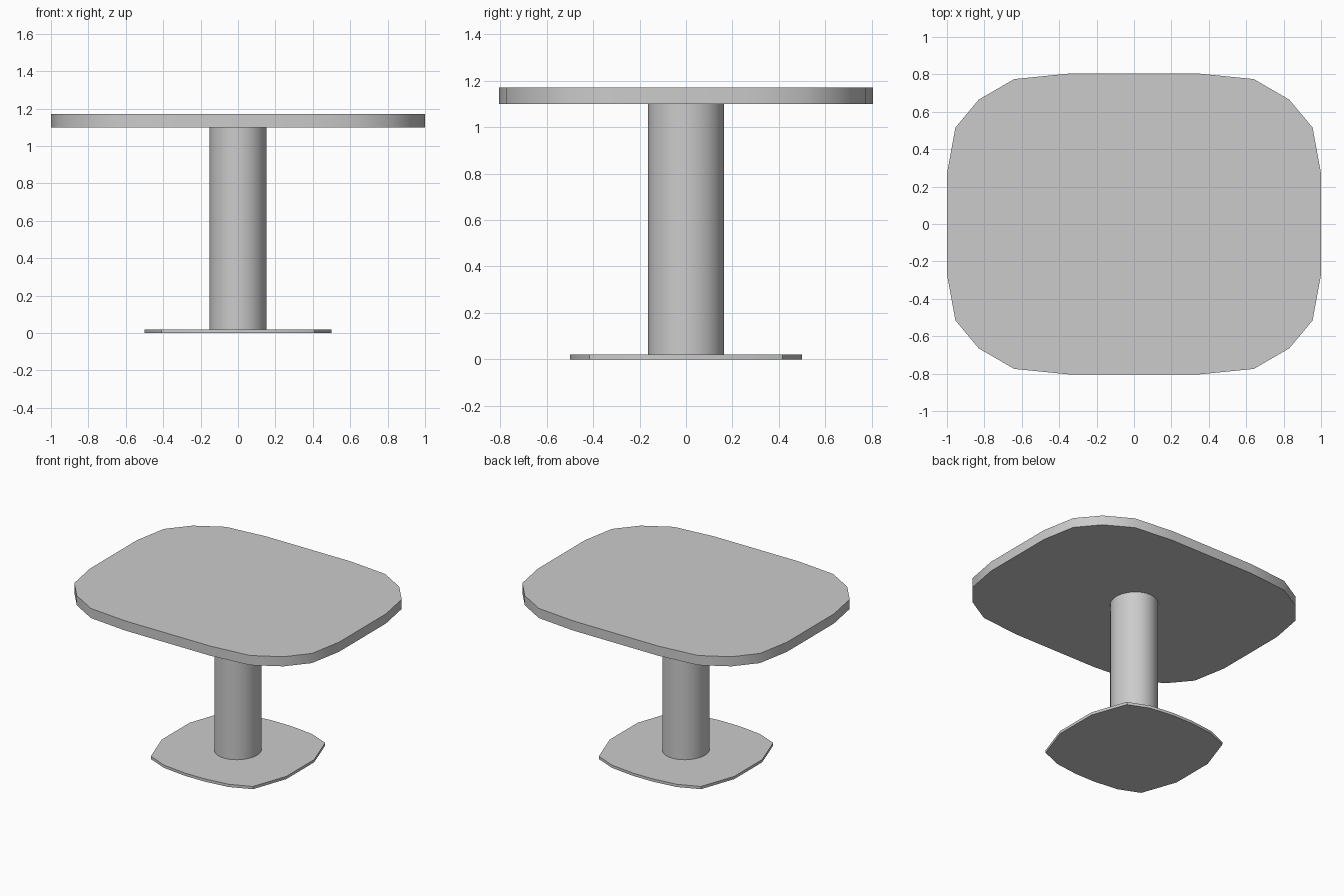
import bpy, bmesh, math

if "Cube" in bpy.data.objects:
    bpy.data.objects.remove(bpy.data.objects["Cube"])


def mirrored_outline(quadrant):
    """Closed outline from the points of its +x +y quarter (ordered x axis to y axis)."""
    q = list(quadrant)
    return (q + [(-x, y) for x, y in reversed(q)]
            + [(-x, -y) for x, y in q] + [(x, -y) for x, y in reversed(q)])


def slab(name, outline, z0, z1, smooth_angle):
    bm = bmesh.new()
    face = bm.faces.new([bm.verts.new((x, y, z0)) for x, y in outline])
    out = bmesh.ops.extrude_face_region(bm, geom=[face])
    for v in out["geom"]:
        if isinstance(v, bmesh.types.BMVert):
            v.co.z = z1
    bmesh.ops.recalc_face_normals(bm, faces=bm.faces)
    mesh = bpy.data.meshes.new(name)
    bm.to_mesh(mesh)
    bm.free()
    obj = bpy.data.objects.new(name, mesh)
    bpy.context.collection.objects.link(obj)
    bpy.ops.object.select_all(action='DESELECT')
    obj.select_set(True)
    bpy.context.view_layer.objects.active = obj
    bpy.ops.object.shade_smooth_by_angle(angle=math.radians(smooth_angle))
    return obj


# Rounded rectangular top
top = mirrored_outline([(1.0, 0.27), (0.955, 0.515), (0.83, 0.665),
                        (0.64, 0.775), (0.34, 0.805)])
slab("table_top", top, 1.10, 1.17, 40)

# Slightly oval column
column = [(0.153 * math.cos(a), 0.163 * math.sin(a))
          for a in (math.tau * i / 32 for i in range(32))]
slab("column", column, 0.02, 1.10, 40)

# Thin foot plate with bowed sides
foot = mirrored_outline([(0.5, 0.16), (0.41, 0.415), (0.26, 0.478), (0.08, 0.5)])
slab("foot_plate", foot, 0.0, 0.02, 30)
